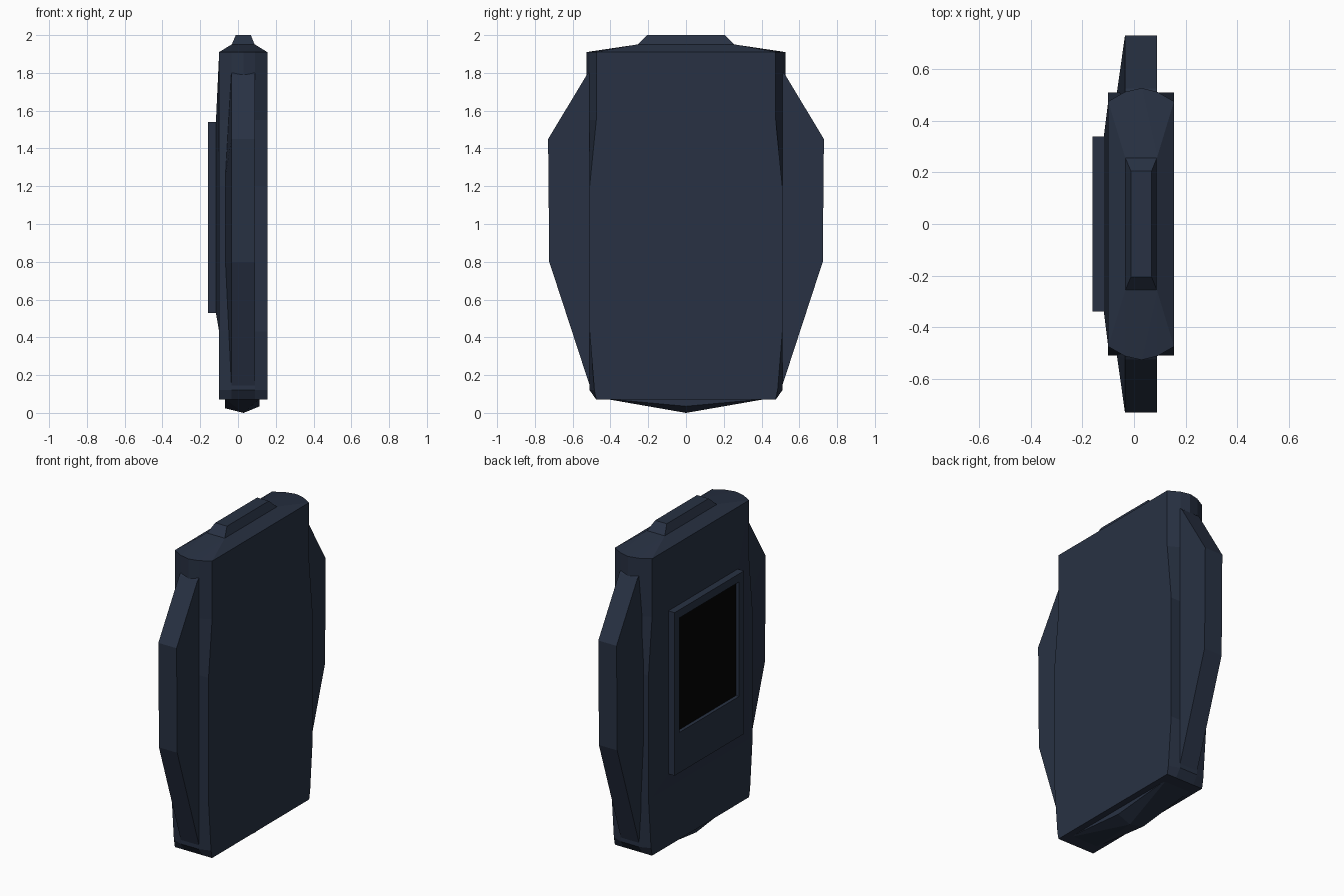
import bpy, bmesh, math

if "Cube" in bpy.data.objects:
    bpy.data.objects.remove(bpy.data.objects["Cube"])


def material(name, rgb):
    m = bpy.data.materials.new(name)
    m.diffuse_color = (*rgb, 1)
    m.use_nodes = True
    m.node_tree.nodes["Principled BSDF"].inputs["Base Color"].default_value = m.diffuse_color
    return m


NAVY = material("navy", (0.021, 0.031, 0.056))
BLACK = material("black", (0.001, 0.001, 0.001))


def finish(name, bm, mat):
    bmesh.ops.recalc_face_normals(bm, faces=bm.faces[:])
    me = bpy.data.meshes.new(name)
    bm.to_mesh(me)
    bm.free()
    me.materials.append(mat)
    ob = bpy.data.objects.new(name, me)
    bpy.context.collection.objects.link(ob)
    return ob


def hull(name, points, mat=NAVY):
    bm = bmesh.new()
    for p in points:
        bm.verts.new(p)
    out = bmesh.ops.convex_hull(bm, input=bm.verts[:])
    loose = [v for v in out["geom_interior"] if isinstance(v, bmesh.types.BMVert)]
    bmesh.ops.delete(bm, geom=loose, context="VERTS")
    bmesh.ops.dissolve_limit(bm, angle_limit=math.radians(0.3),
                             verts=bm.verts[:], edges=bm.edges[:])
    return finish(name, bm, mat)


def rect_z(x0, x1, y, z):
    return [(x, s * y, z) for x in (x0, x1) for s in (-1, 1)]


def rect_x(x, y, z0, z1):
    return [(x, s * y, z) for z in (z0, z1) for s in (-1, 1)]


def box(name, x0, x1, y, z0, z1, mat=NAVY):
    return hull(name, rect_x(x0, y, z0, z1) + rect_x(x1, y, z0, z1), mat)


# Main body: stacked outlines (height, corner y, shoulder y, middle y)
XS = (-0.10, -0.035, 0.03, 0.09, 0.155)
LEVELS = [(0.07, .475, .475, .475), (0.12, .485, .51, .51), (0.43, .51, .51, .51),
          (1.20, .51, .51, .515), (1.55, .475, .51, .525), (1.91, .475, .512, .527)]


def outline(z, c, s, m):
    half = list(zip(XS, (c, s, m, s, c)))
    return [(x, y, z) for x, y in half] + [(x, -y, z) for x, y in reversed(half)]


bm = bmesh.new()
rings = [[bm.verts.new(p) for p in outline(*lv)] for lv in LEVELS]
for a, b in zip(rings, rings[1:]):
    for i in range(len(a)):
        j = (i + 1) % len(a)
        bm.faces.new((a[i], a[j], b[j], b[i]))
bm.faces.new(rings[0])
bm.faces.new(rings[-1])
finish("body", bm, NAVY)

# Sloped cap, top button and bottom keel
hull("top_cap", outline(*LEVELS[-1]) + rect_z(-0.035, 0.09, 0.26, 1.95))
hull("top_button", rect_z(-0.035, 0.09, 0.26, 1.945) + rect_z(-0.012, 0.068, 0.205, 2.0))
hull("bottom_keel", rect_z(-0.07, 0.115, 0.43, 0.075)
     + [(-0.07, 0, 0.025), (0.03, 0, 0.0), (0.115, 0, 0.035)])

# Side grips
for side, label in ((1, "left"), (-1, "right")):
    profile = [(.50, 1.81), (.525, 1.79), (.73, 1.45), (.724, .80), (.505, .13)]
    pts = [(x, side * y, z) for x in (-0.035, 0.09) for y, z in profile]
    pts += [(-0.067, side * .505, z) for z in (0.8, 1.25)]
    hull(label + "_grip", pts)

# Slight swell behind the display
hull("display_base", rect_x(-0.10, 0.475, 0.43, 1.905) + rect_x(-0.117, 0.34, 0.53, 1.54))

# Display frame with a recessed screen
frame = box("display_frame", -0.16, -0.112, 0.34, 0.53, 1.54)
cutter = box("display_cutter", -0.20, -0.138, 0.29, 0.78, 1.49)
cutter.hide_render = True
cutter.hide_viewport = True
cut = frame.modifiers.new("opening", "BOOLEAN")
cut.operation = "DIFFERENCE"
cut.solver = "EXACT"
cut.object = cutter
box("screen", -0.14, -0.125, 0.289, 0.781, 1.489, BLACK)
